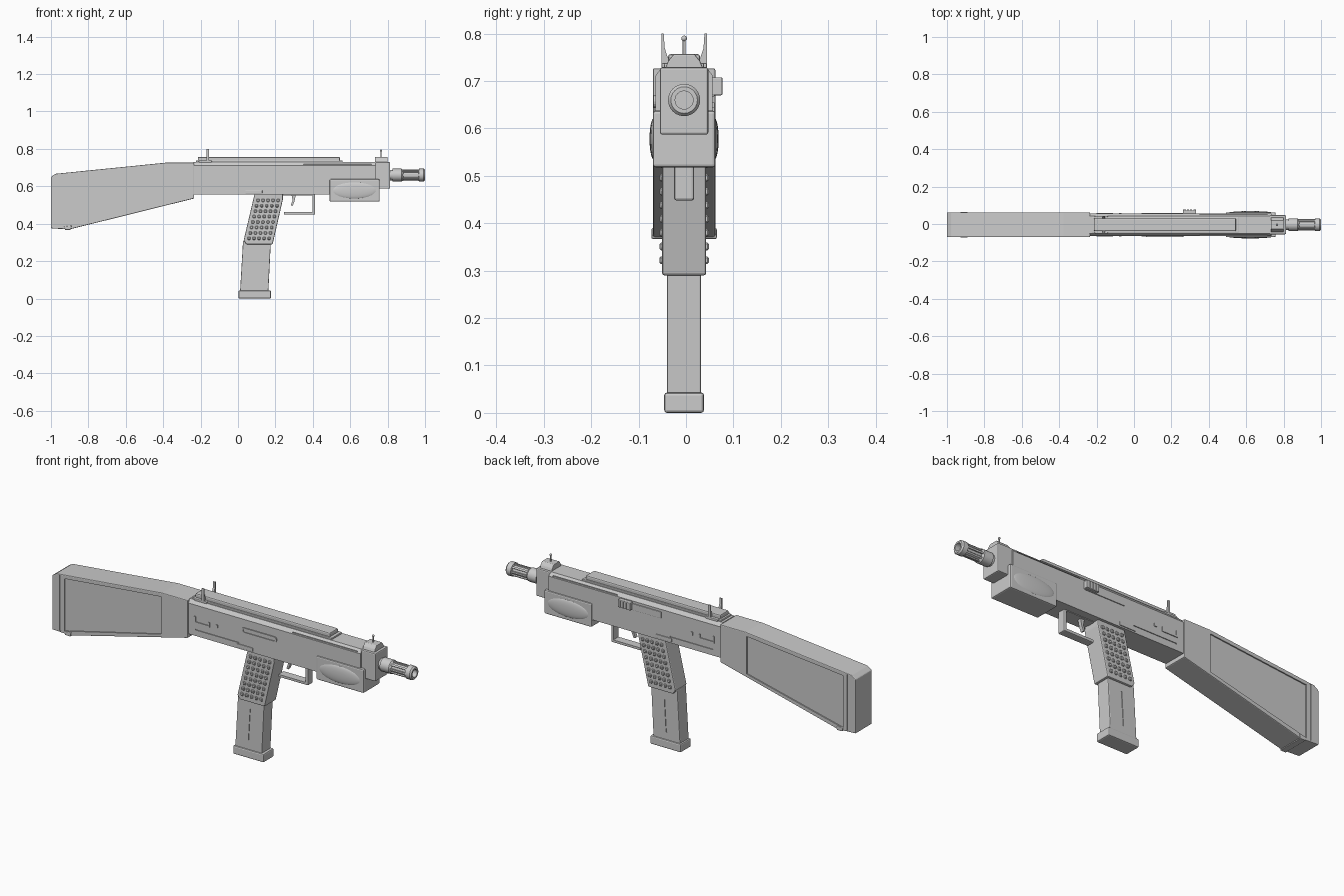
import bpy, bmesh, math
from mathutils import Vector, Matrix

if "Cube" in bpy.data.objects:
    bpy.data.objects.remove(bpy.data.objects["Cube"])

YC = -0.004     # centre line of the body
BORE = 0.66     # barrel height

grey = bpy.data.materials.new("plain grey")
grey.use_nodes = True
grey.diffuse_color = (0.6, 0.6, 0.6, 1)
grey.node_tree.nodes["Principled BSDF"].inputs["Base Color"].default_value = (0.6, 0.6, 0.6, 1)


def finish(bm, name, smooth=False):
    bmesh.ops.recalc_face_normals(bm, faces=bm.faces)
    mesh = bpy.data.meshes.new(name)
    bm.to_mesh(mesh)
    bm.free()
    mesh.materials.append(grey)
    ob = bpy.data.objects.new(name, mesh)
    bpy.context.collection.objects.link(ob)
    if smooth:
        bpy.ops.object.select_all(action='DESELECT')
        ob.select_set(True)
        bpy.context.view_layer.objects.active = ob
        bpy.ops.object.shade_smooth_by_angle(angle=math.radians(35))
    return ob


def add_prism(bm, pts, lo, hi, axis='y'):
    """Extrude a closed profile from lo to hi along x (yz profile) or y (xz profile)."""
    place = (lambda p, d: (p[0], d, p[1])) if axis == 'y' else (lambda p, d: (d, p[0], p[1]))
    face = bm.faces.new([bm.verts.new(place(p, lo)) for p in pts])
    step = Vector((0, hi - lo, 0)) if axis == 'y' else Vector((hi - lo, 0, 0))
    ext = bmesh.ops.extrude_face_region(bm, geom=[face])
    bmesh.ops.translate(bm, vec=step, verts=[v for v in ext['geom'] if isinstance(v, bmesh.types.BMVert)])


def prism(name, pts, lo, hi, axis='y', bevel=0.0):
    bm = bmesh.new()
    add_prism(bm, pts, lo, hi, axis)
    bmesh.ops.recalc_face_normals(bm, faces=bm.faces)
    if bevel:
        bmesh.ops.bevel(bm, geom=bm.edges[:], offset=bevel, segments=2, profile=0.5,
                        affect='EDGES', clamp_overlap=True)
    return finish(bm, name)


def slab(name, pts, half, bevel=0.0):
    return prism(name, pts, YC - half, YC + half, 'y', bevel)


def rect(x0, x1, z0, z1):
    return [(x0, z0), (x1, z0), (x1, z1), (x0, z1)]


def lathe(name, profile, sides=24):
    """Spin (x, radius) points around the bore."""
    bm = bmesh.new()
    rings = []
    for x, r in profile:
        rings.append([bm.verts.new((x, YC + r * math.cos(a), BORE + r * math.sin(a)))
                      for a in (math.tau * i / sides for i in range(sides))])
    for a, b in zip(rings, rings[1:]):
        for i in range(sides):
            j = (i + 1) % sides
            bm.faces.new((a[i], a[j], b[j], b[i]))
    bm.faces.new(rings[0])
    bm.faces.new(rings[-1])
    return finish(bm, name, True)


def cut(target, cutters):
    for c in cutters:
        mod = target.modifiers.new("cut", 'BOOLEAN')
        mod.object, mod.operation, mod.solver = c, 'DIFFERENCE', 'EXACT'
        bpy.context.view_layer.objects.active = target
        bpy.ops.object.modifier_apply(modifier=mod.name)
        bpy.data.objects.remove(c)


def side_cuts(target, pts, half, depth):
    """Sink the same shape into both flanks."""
    cut(target, [prism("cutter", pts, YC + s * (half - depth), YC + s * (half + 0.03))
                 for s in (-1, 1)])


# Shoulder stock with sunken side panels and a groove before the butt
stock = slab("stock", [(-1, 0.375), (-0.9, 0.37), (-0.235, 0.535), (-0.235, 0.727),
                       (-0.38, 0.727), (-0.975, 0.667), (-1, 0.65)], 0.066, 0.004)
side_cuts(stock, [(-0.93, 0.385), (-0.385, 0.515), (-0.385, 0.706), (-0.93, 0.652)], 0.066, 0.006)
side_cuts(stock, rect(-0.957, -0.95, 0.38, 0.665), 0.066, 0.004)
slab("butt_toe", [(-0.93, 0.385), (-0.925, 0.367), (-0.895, 0.367), (-0.89, 0.39)], 0.069, 0.003)

# Receiver
section = [(0.06, 0.555), (0.06, 0.712), (0.046, 0.73)]
section = [(YC + y, z) for y, z in section] + [(YC - y, z) for y, z in reversed(section)]
receiver = prism("receiver", section, -0.238, 0.735, 'x')
side_cuts(receiver, rect(-0.195, 0.05, 0.585, 0.591), 0.06, 0.004)
side_cuts(receiver, rect(0.35, 0.715, 0.713, 0.719), 0.06, 0.01)

# Top cover
slab("cover_base", rect(-0.225, 0.56, 0.725, 0.738), 0.042, 0.003)
slab("cover_rail", rect(-0.215, 0.545, 0.73, 0.757), 0.034, 0.006)

# Ejection slot frame on the right flank
def capsule(x0, x1, z, r):
    arc = [math.pi * (i / 8 - 0.5) for i in range(9)]
    return ([(x1 - r + r * math.cos(a), z + r * math.sin(a)) for a in arc] +
            [(x0 + r - r * math.cos(a), z - r * math.sin(a)) for a in arc])

right = YC - 0.06
slot = prism("ejection_slot_frame", capsule(0.065, 0.265, 0.657, 0.014), right - 0.005, right + 0.01)
cut(slot, [prism("cutter", capsule(0.075, 0.255, 0.657, 0.008), right - 0.02, right - 0.001)])

# Selector plates, pins and cocking handle
for s, side in ((-1, "right"), (1, "left")):
    y0, y1 = sorted((YC + s * 0.055, YC + s * 0.064))
    prism(side + "_selector_bar", rect(-0.2, -0.115, 0.62, 0.628), y0, y1)
    prism(side + "_selector_post", rect(-0.2, -0.193, 0.62, 0.655), y0, y1)
    prism(side + "_selector_tab", rect(-0.12, -0.113, 0.62, 0.645), y0, y1)
    prism(side + "_selector_pin", rect(-0.08, -0.067, 0.63, 0.645), y0, y1)
    prism(side + "_catch", rect(0.04, 0.13, 0.562, 0.58), y0, y1, bevel=0.002)
left = YC + 0.06
prism("cocking_plate", rect(0.1, 0.33, 0.667, 0.7), left - 0.01, left + 0.004, bevel=0.002)
handle = prism("cocking_handle", rect(0.262, 0.332, 0.67, 0.708), left - 0.01, 0.077, bevel=0.003)
cut(handle, [prism("cutter", rect(x, x + 0.006, 0.6, 0.8), 0.073, 0.1) for x in (0.277, 0.294, 0.311)])

# Fore grip with swollen side pads
slab("fore_grip", rect(0.49, 0.757, 0.518, 0.638), 0.066, 0.006)
for s, side in ((-1, "right"), (1, "left")):
    bm = bmesh.new()
    bmesh.ops.create_uvsphere(bm, u_segments=32, v_segments=16, radius=1)
    bmesh.ops.transform(bm, verts=bm.verts, matrix=Matrix.Translation((0.622, YC + s * 0.063, 0.578)) @
                        Matrix.Diagonal((0.12, 0.01, 0.045, 1)))
    finish(bm, side + "_fore_pad", True)

# Nose block, barrel and slotted muzzle
slab("nose_block", rect(0.725, 0.813, 0.587, 0.729), 0.051, 0.005)
lathe("barrel", [(0.8, 0.028), (0.825, 0.028), (0.825, 0.034), (0.875, 0.034), (0.885, 0.025),
                 (0.965, 0.025), (0.968, 0.034), (0.993, 0.034), (1, 0.028), (1, 0.019), (0.9, 0.019)])
bm = bmesh.new()
for i in range(8):
    rib = bmesh.ops.create_cube(bm, size=1)['verts']
    bmesh.ops.transform(bm, verts=rib, matrix=Matrix.Translation((0.925, YC, BORE)) @
                        Matrix.Rotation(i * math.tau / 8, 4, 'X') @ Matrix.Translation((0, 0, 0.026)) @
                        Matrix.Diagonal((0.09, 0.009, 0.009, 1)))
finish(bm, "muzzle_ribs")

# Front sight
prism("front_sight_base", [(YC - 0.04, 0.727), (YC + 0.04, 0.727), (YC + 0.034, 0.742), (YC + 0.022, 0.757),
                           (YC - 0.022, 0.757), (YC - 0.034, 0.742)], 0.732, 0.8, 'x', 0.003)
bm = bmesh.new()
bmesh.ops.create_cone(bm, cap_ends=True, segments=12, radius1=0.003, radius2=0.003, depth=0.04,
                      matrix=Matrix.Translation((0.765, YC, 0.77)))
bmesh.ops.create_uvsphere(bm, u_segments=12, v_segments=8, radius=0.006,
                          matrix=Matrix.Translation((0.765, YC, 0.79)))
finish(bm, "front_sight_post", True)

# Rear sight: plate with two curved ears
ear = [(0.048, 0.72), (0.048, 0.8), (0.043, 0.8), (0.041, 0.77), (0.034, 0.748), (0.022, 0.738)]
prism("rear_sight", [(YC + y, z) for y, z in ear] + [(YC - y, z) for y, z in reversed(ear)],
      -0.168, -0.156, 'x')
slab("rear_sight_foot", rect(-0.21, -0.14, 0.72, 0.738), 0.048, 0.003)

# Pistol grip with raised studs
slab("pistol_grip", [(0.03, 0.31), (0.045, 0.29), (0.185, 0.29), (0.24, 0.53), (0.24, 0.565),
                     (0.09, 0.565)], 0.0465, 0.005)
bm = bmesh.new()
for s in (-1, 1):
    for row in range(8):
        for col in range(5):
            z = 0.322 + row * 0.029
            x = 0.056 + col * 0.027 + (z - 0.31) * 0.235
            stud = bmesh.ops.create_cube(bm, size=1)['verts']
            bmesh.ops.transform(bm, verts=stud, matrix=Matrix.Translation((x, YC + s * 0.047, z)) @
                                Matrix.Diagonal((0.016, 0.01, 0.016, 1)))
bmesh.ops.bevel(bm, geom=bm.edges[:], offset=0.003, segments=1, affect='EDGES')
finish(bm, "grip_studs")

# Magazine and its foot
magazine = slab("magazine", [(0.011, 0.035), (0.162, 0.035), (0.176, 0.31), (0.027, 0.31)], 0.036, 0.004)
side_cuts(magazine, [(0.086, 0.08), (0.09, 0.08), (0.1, 0.25), (0.096, 0.25)], 0.036, 0.003)
slab("magazine_foot", rect(0.003, 0.176, 0, 0.043), 0.042, 0.006)

# Trigger guard and trigger
guard = slab("trigger_guard", rect(0.238, 0.412, 0.448, 0.565), 0.021, 0.005)
cut(guard, [slab("cutter", rect(0.2, 0.398, 0.462, 0.552), 0.1)])
cut(guard, [slab("cutter", rect(0.2, 0.245, 0.4, 0.552), 0.1)])
slab("trigger", [(0.282, 0.498), (0.292, 0.495), (0.302, 0.52), (0.31, 0.56), (0.285, 0.56),
                 (0.292, 0.525)], 0.009)
